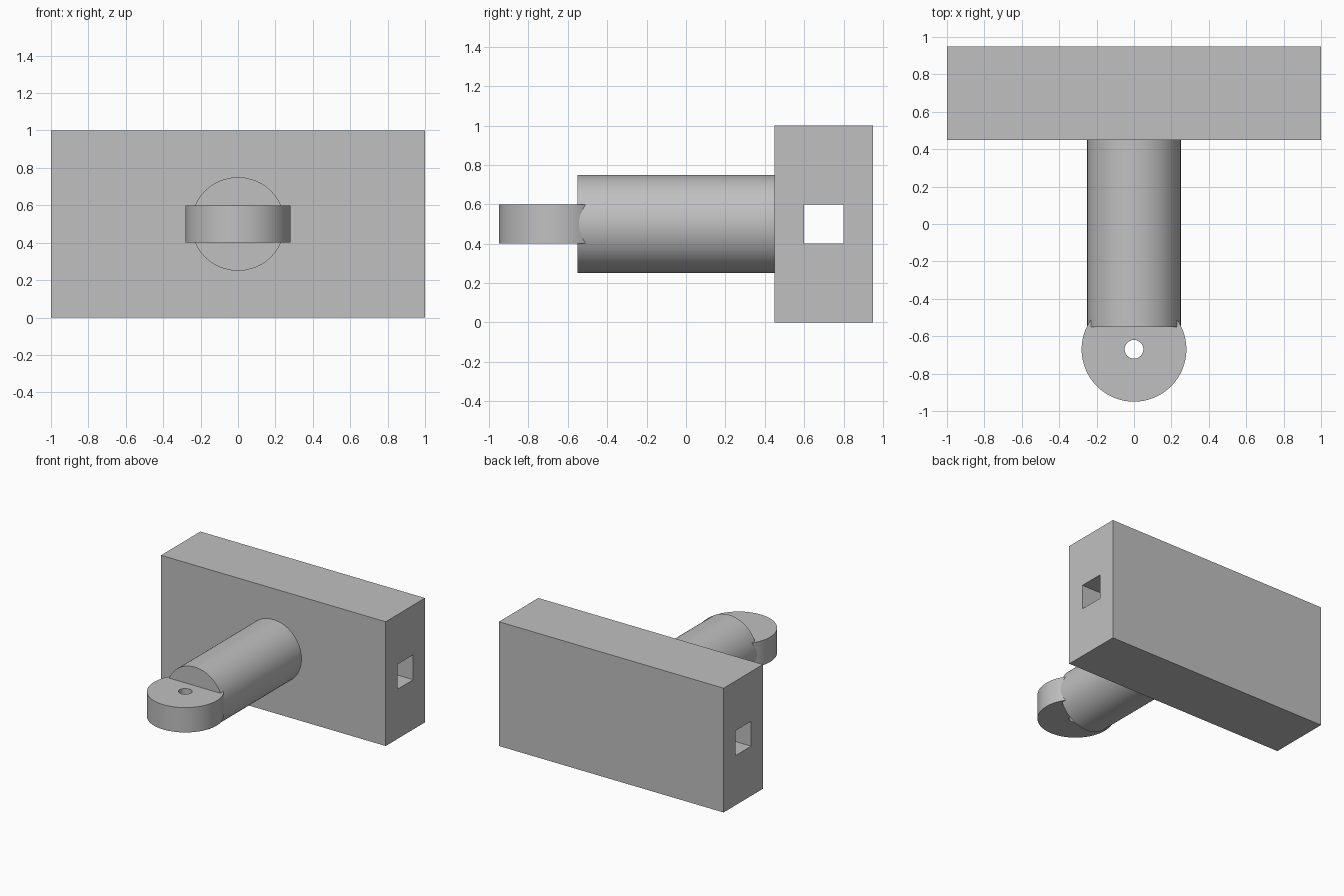
import bpy
import math

cube = bpy.data.objects.get("Cube")
if cube:
    bpy.data.objects.remove(cube, do_unlink=True)

grey = bpy.data.materials.new("plain grey")
grey.use_nodes = True
colour = (0.53, 0.53, 0.53, 1)
grey.diffuse_color = colour
grey.node_tree.nodes["Principled BSDF"].inputs["Base Color"].default_value = colour


def finish(name):
    obj = bpy.context.object
    obj.name = name
    obj.data.materials.append(grey)
    return obj


def box(name, location, size):
    bpy.ops.mesh.primitive_cube_add(size=1, location=location)
    obj = finish(name)
    obj.scale = size
    bpy.ops.object.transform_apply(location=False, rotation=False, scale=True)
    return obj


def cylinder(name, location, radius, length, tilt=0, sides=96):
    bpy.ops.mesh.primitive_cylinder_add(vertices=sides, radius=radius, depth=length,
                                        location=location, rotation=(tilt, 0, 0))
    return finish(name)


def cut(target, cutter):
    mod = target.modifiers.new("hole", "BOOLEAN")
    mod.operation = "DIFFERENCE"
    mod.solver = "EXACT"
    mod.object = cutter
    bpy.context.view_layer.objects.active = target
    bpy.ops.object.modifier_apply(modifier=mod.name)
    bpy.data.objects.remove(cutter, do_unlink=True)


def smooth(obj):
    bpy.ops.object.select_all(action="DESELECT")
    obj.select_set(True)
    bpy.context.view_layer.objects.active = obj
    bpy.ops.object.shade_smooth_by_angle(angle=math.radians(30))


# Head block with a square hole running from side to side
head = box("head_block", (0, 0.7, 0.5), (2, 0.5, 1))
cut(head, box("square_cutter", (0, 0.7, 0.5), (2.2, 0.2, 0.2)))

# Round shaft
shaft = cylinder("shaft", (0, -0.05, 0.5), 0.25, 1.0, tilt=math.pi / 2)
smooth(shaft)

# Flat round eye with a pin hole
eye = cylinder("end_eye", (0, -0.67, 0.5), 0.28, 0.2)
cut(eye, cylinder("pin_cutter", (0, -0.67, 0.5), 0.05, 0.4, sides=48))
smooth(eye)
